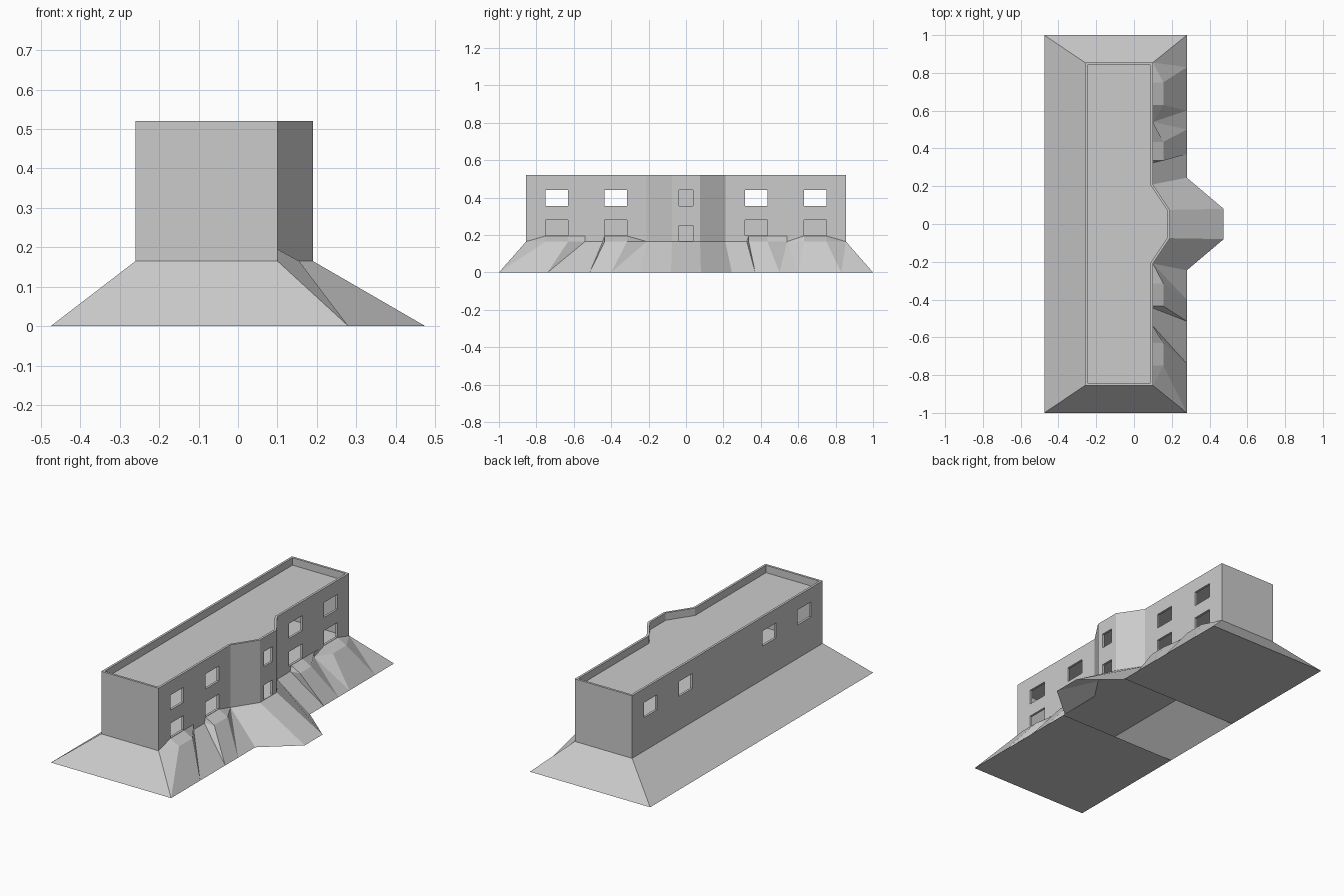
import bpy, bmesh
from mathutils import Vector

if "Cube" in bpy.data.objects:
    bpy.data.objects.remove(bpy.data.objects["Cube"])

grey = bpy.data.materials.new("plain grey")
grey.diffuse_color = (0.6, 0.6, 0.6, 1)
grey.use_nodes = True
grey.node_tree.nodes["Principled BSDF"].inputs["Base Color"].default_value = grey.diffuse_color

BASE, TOP, ROOF, THICK = 0.165, 0.52, 0.478, 0.013


def make(name, verts, faces, fix=True):
    bm = bmesh.new()
    vs = [bm.verts.new(v) for v in verts]
    for f in faces:
        bm.faces.new([vs[i] for i in f])
    bmesh.ops.remove_doubles(bm, verts=bm.verts, dist=1e-5)
    if fix:
        bmesh.ops.recalc_face_normals(bm, faces=bm.faces)
    me = bpy.data.meshes.new(name)
    bm.to_mesh(me)
    bm.free()
    me.materials.append(grey)
    ob = bpy.data.objects.new(name, me)
    bpy.context.collection.objects.link(ob)
    return ob


def inset(pts, d):
    """Mitred inward offset of a counter-clockwise outline."""
    out = []
    for i, p in enumerate(pts):
        p, a, b = Vector(p), Vector(pts[i - 1]), Vector(pts[(i + 1) % len(pts)])
        e, f = (p - a).normalized(), (b - p).normalized()
        n, m = Vector((-e.y, e.x)), Vector((-f.y, f.x))
        out.append(tuple(p + (n + m) * d / (1 + n.dot(m))))
    return out


def slab(name, pts, z0, z1):
    n = len(pts)
    verts = [(x, y, z) for z in (z0, z1) for x, y in pts]
    faces = [list(range(n))[::-1], list(range(n, 2 * n))]
    faces += [(i, (i + 1) % n, n + (i + 1) % n, n + i) for i in range(n)]
    return make(name, verts, faces)


# Building outline with the angled bay on the right side
outline = [(-0.26, -0.855), (0.10, -0.855), (0.10, -0.21), (0.19, -0.075),
           (0.19, 0.075), (0.10, 0.21), (0.10, 0.855), (-0.26, 0.855)]
inner = inset(outline, THICK)
n = len(outline)

# Hollow walls, rising past the roof as a parapet
rings = [(outline, BASE), (outline, TOP), (inner, TOP), (inner, BASE)]
verts = [(x, y, z) for pts, z in rings for x, y in pts]
faces = []
for r in range(4):
    for i in range(n):
        j, s = (i + 1) % n, (r + 1) % 4
        faces.append((r * n + i, r * n + j, s * n + j, s * n + i))
walls = make("walls", verts, faces)

# Window and door openings
cuts = []
for y in (-0.69, -0.375, 0.375, 0.69):
    cuts += [(0.10, y, 0.12, 0.355, 0.44), (0.10, y, 0.12, 0.197, 0.28),
             (-0.26, y, 0.12, 0.355, 0.44)]
cuts += [(0.19, 0, 0.076, 0.355, 0.44), (0.19, 0, 0.076, BASE + 0.002, 0.25)]
verts, faces = [], []
for x, y, w, z0, z1 in cuts:
    b = len(verts)
    verts += [(x + sx * 0.04, y + sy * w / 2, z) for z in (z0, z1)
              for sx, sy in ((-1, -1), (1, -1), (1, 1), (-1, 1))]
    faces += [[b + i for i in f] for f in ((3, 2, 1, 0), (4, 5, 6, 7), (0, 1, 5, 4),
                                           (1, 2, 6, 5), (2, 3, 7, 6), (3, 0, 4, 7))]
cutter = make("opening_cutter", verts, faces)
cutter.hide_render = True
mod = walls.modifiers.new("openings", 'BOOLEAN')
mod.operation, mod.solver, mod.object = 'DIFFERENCE', 'EXACT', cutter
bpy.context.view_layer.objects.active = walls
bpy.ops.object.modifier_apply(modifier=mod.name)
bpy.data.objects.remove(cutter)

# Roof and ground floor
slab("roof", inner, ROOF - 0.01, ROOF)
slab("floor", outline, BASE - 0.003, BASE)

# Earth bank, straight sides
L, R = -0.475, 0.28
make("bank_sides",
     [(R, -1, 0), (L, -1, 0), (L, 1, 0), (R, 1, 0),
      (0.10, -0.855, BASE), (-0.26, -0.855, BASE), (-0.26, 0.855, BASE), (0.10, 0.855, BASE)],
     [(1, 0, 4, 5), (2, 1, 5, 6), (3, 2, 6, 7)], fix=False)

# Earth mounds under the windows: (wall y, ledge x, foot y)
south = [(-0.855, 0.10, -1), (-0.75, 0.155, -0.85), (-0.63, 0.155, -0.74),
         (-0.54, 0.10, -0.64), (-0.445, 0.10, -0.515), (-0.435, 0.155, -0.50),
         (-0.315, 0.155, -0.40), (-0.21, 0.10, -0.245)]
north = [(0.21, 0.10, 0.245), (0.325, 0.10, 0.37), (0.335, 0.155, 0.385),
         (0.435, 0.155, 0.50), (0.54, 0.10, 0.60), (0.63, 0.155, 0.71),
         (0.75, 0.155, 0.83), (0.855, 0.10, 1)]
for name, cols in (("south_mounds", south), ("north_mounds", north)):
    verts, faces = [], []
    for i, (y, x, fy) in enumerate(cols):
        end = i in (0, len(cols) - 1)
        verts += [(0.10, y, BASE if end else 0.195), (x, y, BASE), (R, fy, 0)]
    for i in range(len(cols) - 1):
        a, b = 3 * i, 3 * i + 3
        faces += [(a + 2, b + 2, b + 1), (a + 2, b + 1, a + 1)]
        tops = [a + 1, b + 1, b, a]
        keep = [v for k, v in enumerate(tops) if verts[v] != verts[tops[k - 1]]]
        if len(keep) > 2 and max(verts[v][0] for v in keep) > 0.11:
            faces.append(keep)
    make(name, verts, faces, fix=False)

# Earth ramp around the bay
foot = [(R, -0.245), (0.475, -0.08), (0.475, 0.08), (R, 0.245)]
make("bay_ramp", [(x, y, 0) for x, y in foot] + [(x, y, BASE) for x, y in outline[2:6]],
     [(i, i + 1, i + 5, i + 4) for i in range(3)], fix=False)

# Underside of the bank at both ends
for name, s in (("south_underside", -1), ("north_underside", 1)):
    f = (0, 1, 2, 3) if s > 0 else (3, 2, 1, 0)
    make(name, [(L, 0.255 * s, 0), (L, s, 0), (R, s, 0), (R, 0.255 * s, 0)], [f], fix=False)
